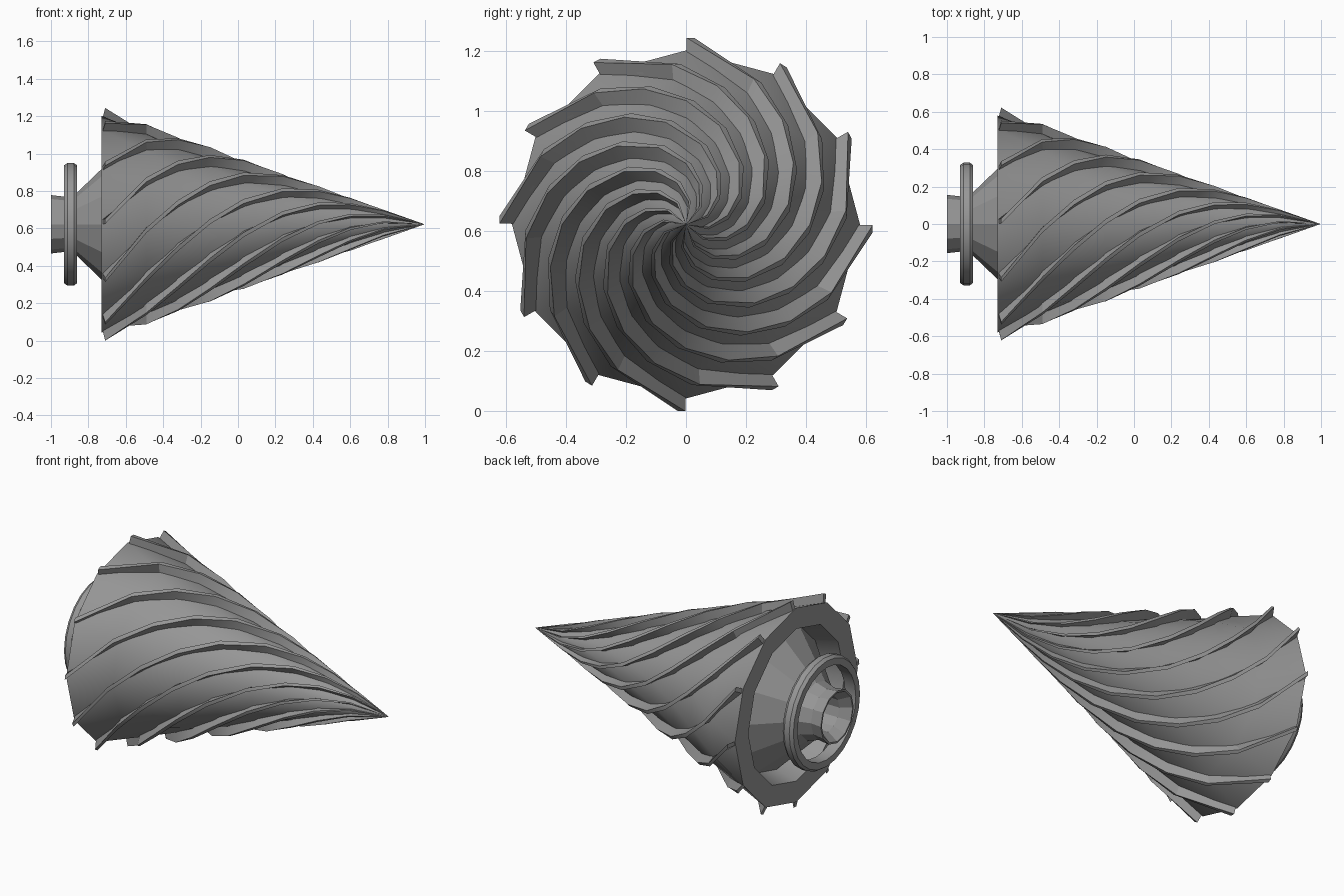
import bpy, bmesh, math
from mathutils import Vector

cube = bpy.data.objects.get("Cube")
if cube:
    bpy.data.objects.remove(cube, do_unlink=True)

AXIS_Z = 0.622          # height of the drill axis
BASE_X, TIP_X = -0.73, 0.995
FINS = 12
TWIST = -math.pi        # total spiral turn from base to tip
KNOTS = [-0.73, -0.49, -0.32, -0.15, 0.03, 0.24, 0.43, 0.60, 0.78, TIP_X]

steel = bpy.data.materials.new("grey_steel")
steel.use_nodes = True
GREY = (0.31, 0.31, 0.31, 1.0)
steel.diffuse_color = GREY
steel.node_tree.nodes["Principled BSDF"].inputs["Base Color"].default_value = GREY


def point(x, radius, angle):
    """Point around the drill axis; angle runs from +y towards +z."""
    return Vector((x, radius * math.cos(angle), AXIS_Z + radius * math.sin(angle)))


def finish(name, bm, smooth_angle):
    bmesh.ops.remove_doubles(bm, verts=bm.verts, dist=1e-5)
    bmesh.ops.recalc_face_normals(bm, faces=bm.faces)
    mesh = bpy.data.meshes.new(name)
    bm.to_mesh(mesh)
    bm.free()
    mesh.materials.append(steel)
    obj = bpy.data.objects.new(name, mesh)
    bpy.context.collection.objects.link(obj)
    bpy.ops.object.select_all(action='DESELECT')
    obj.select_set(True)
    bpy.context.view_layer.objects.active = obj
    bpy.ops.object.shade_smooth_by_angle(angle=math.radians(smooth_angle))


def bridge(bm, rings, closed=False):
    """Join successive rings of points with quads."""
    rows = [[bm.verts.new(p) for p in ring] for ring in rings]
    pairs = list(zip(rows, rows[1:]))
    if closed:
        pairs.append((rows[-1], rows[0]))
    for a, b in pairs:
        n = len(a)
        for i in range(n):
            j = (i + 1) % n
            bm.faces.new((a[i], a[j], b[j], b[i]))
    return rows


def lathe(name, profile, sides=12, closed=False, smooth_angle=20):
    """Turn an (x, radius) profile around the drill axis."""
    bm = bmesh.new()
    rings = [[point(x, r, math.tau * i / sides) for i in range(sides)] for x, r in profile]
    bridge(bm, rings, closed)
    finish(name, bm, smooth_angle)


def taper(x):
    return max((TIP_X - x) / (TIP_X - BASE_X), 0.002)


def turn(x):
    return TWIST * (x - BASE_X) / (TIP_X - BASE_X)


def body_radius(x):
    """Cone radius, slightly hollowed so that the fins stay tall towards the tip."""
    s = taper(x)
    return 0.58 * s - 0.13 * s * (1 - s)


# Twisted cone body with a recessed back rim
bm = bmesh.new()
profile = [(-0.60, 0.42, 0), (BASE_X, 0.455, 0)]
profile += [(x, body_radius(x), turn(x)) for x in KNOTS]
bridge(bm, [[point(x, r, t + math.tau * i / FINS) for i in range(FINS)]
            for x, r, t in profile])
finish("drill_body", bm, 35)

# Spiral cutting fins
bm = bmesh.new()
for i in range(FINS):
    rings = []
    for k, x in enumerate(KNOTS):
        s = taper(x)
        half = 0.021 + 0.035 * (1 - s)   # half the fin width as an angle
        a = turn(x) + math.tau * i / FINS - 0.025
        lean = 0.02 if k == 0 else 0.0   # the back end slopes to the rim
        root, crest = body_radius(x) * 0.94, 0.622 * s
        rings.append([point(x, root, a - half), point(x, root, a + half),
                      point(x + lean, crest, a + half),
                      point(x + lean, crest, a - half)])
    rows = bridge(bm, rings)
    bm.faces.new(rows[0])
    bm.faces.new(rows[-1])
finish("spiral_fins", bm, 20)

# Flared hub and neck with a funnel-shaped bore
lathe("hub_and_neck", [(-0.60, 0.42), (-0.73, 0.295), (-0.86, 0.17), (-0.93, 0.148),
                       (-1.0, 0.156), (-1.0, 0.146), (-0.94, 0.105), (-0.82, 0.105),
                       (-0.82, 0.0)])

# Collar ring around the neck
lathe("collar_ring", [(-0.93, 0.315), (-0.912, 0.328), (-0.878, 0.328), (-0.86, 0.315),
                      (-0.86, 0.275), (-0.93, 0.275)], sides=24, closed=True)
